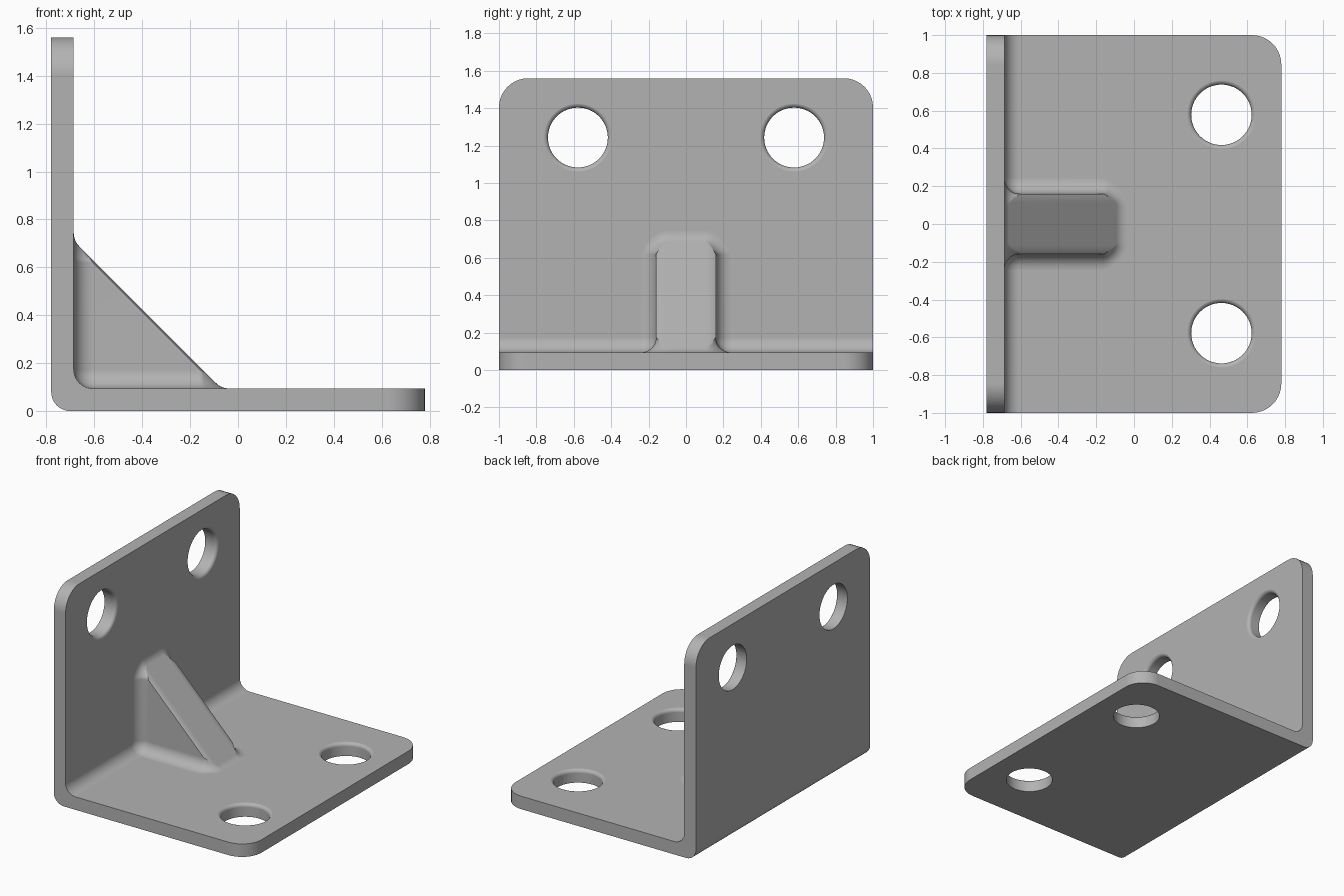
import bpy
import bmesh
from math import sin, cos, tan, pi, sqrt, acos, radians

if "Cube" in bpy.data.objects:
    bpy.data.objects.remove(bpy.data.objects["Cube"])

HALF_X, HALF_Y, THICK = 0.78, 1.0, 0.094   # bracket size and plate thickness
BEND, CORNER = 0.08, 0.156                 # bend and corner radii
HOLE, RIM = 0.16, 0.025                    # hole radius and rim rounding
RIB_LEN, RIB_W, RIB_R = 0.617, 0.16, 0.065  # rib leg, half width, edge radius

steel = bpy.data.materials.new("grey_metal")
steel.use_nodes = True
GREY = (0.45, 0.45, 0.45, 1)
steel.diffuse_color = GREY
steel.node_tree.nodes["Principled BSDF"].inputs["Base Color"].default_value = GREY


def make_object(name, bm):
    bmesh.ops.recalc_face_normals(bm, faces=bm.faces)
    mesh = bpy.data.meshes.new(name)
    bm.to_mesh(mesh)
    bm.free()
    mesh.materials.append(steel)
    obj = bpy.data.objects.new(name, mesh)
    bpy.context.collection.objects.link(obj)
    return obj


def finish(obj):
    bpy.ops.object.select_all(action="DESELECT")
    obj.select_set(True)
    bpy.context.view_layer.objects.active = obj
    bpy.ops.object.shade_smooth_by_angle(angle=radians(35))
    mod = obj.modifiers.new("flat_normals", "WEIGHTED_NORMAL")
    mod.keep_sharp = True


def add_grid(bm, rows):
    """Skin a list of equally long rows of points with quads."""
    verts = [[bm.verts.new(p) for p in row] for row in rows]
    for a, b in zip(verts, verts[1:]):
        for i in range(len(a) - 1):
            bm.faces.new((a[i], a[i + 1], b[i + 1], b[i]))


# L-shaped bracket: extruded profile with rounded bend and plate corners
bm = bmesh.new()
top, inner = 2 * HALF_X, THICK - HALF_X
profile = [(-HALF_X, 0), (HALF_X, 0), (HALF_X, THICK),
           (inner, THICK), (inner, top), (-HALF_X, top)]
face = bm.faces.new([bm.verts.new((x, -HALF_Y, z)) for x, z in profile])
side = bmesh.ops.extrude_face_region(bm, geom=[face])["geom"]
bmesh.ops.translate(bm, vec=(0, 2 * HALF_Y, 0),
                    verts=[g for g in side if isinstance(g, bmesh.types.BMVert)])
bmesh.ops.recalc_face_normals(bm, faces=bm.faces)


def is_bend(e):
    a, b = e.verts
    if abs(a.co.y - b.co.y) < 1:
        return False
    return any(abs(a.co.x - x) + abs(a.co.z - z) < 0.01
               for x, z in ((-HALF_X, 0), (inner, THICK)))


def is_corner(e):
    a, b = e.verts
    if abs((a.co - b.co).length - THICK) > 0.001:
        return False
    return min(a.co.x, b.co.x) > HALF_X - 0.01 or min(a.co.z, b.co.z) > top - 0.01


for test, radius in ((is_bend, BEND), (is_corner, CORNER)):
    bmesh.ops.bevel(bm, geom=[e for e in bm.edges if test(e)], offset=radius,
                    segments=10, profile=0.5, affect="EDGES", clamp_overlap=False)
bracket = make_object("bracket", bm)

# Bolt holes: round cutters that flare at the inner face
bm = bmesh.new()
SIDES = 64
rings = [(HOLE, -0.05)]
for i in range(7):
    t = i / 6 * pi / 2
    rings.append((HOLE + RIM * (1 - cos(t)), THICK + 0.0005 - RIM * (1 - sin(t))))
rings.append((HOLE + RIM, THICK + 0.05))
for upright in (False, True):
    for sy in (-1, 1):
        loops = []
        for r, depth in rings:
            loop = []
            for k in range(SIDES):
                a = 2 * pi * k / SIDES
                along, y = 1.243 + r * cos(a), 0.578 * sy + r * sin(a)
                x, z = (depth, along) if upright else (along, depth)
                loop.append(bm.verts.new((x - HALF_X, y, z)))
            loops.append(loop)
        for a, b in zip(loops, loops[1:]):
            for k in range(SIDES):
                n = (k + 1) % SIDES
                bm.faces.new((a[k], a[n], b[n], b[k]))
        bm.faces.new(loops[0])
        bm.faces.new(loops[-1])
cutter = make_object("hole_cutter", bm)
cutter.hide_render = True
cut = bracket.modifiers.new("holes", "BOOLEAN")
cut.operation, cut.solver, cut.object = "DIFFERENCE", "EXACT", cutter
bpy.context.view_layer.objects.active = bracket
bpy.ops.object.modifier_apply(modifier=cut.name)
bpy.data.objects.remove(cutter)
finish(bracket)

# Rib: half of it is skinned in one sweep, with fillets onto both plates
ARC = 8


def place(u, y, v):
    return (u + inner, y, v + THICK)


def rib_row(u, y, phi):
    """Fillet up from the base, across the rib, and fillet onto the wall."""
    nx, ny = cos(phi) / sqrt(2), sin(phi)
    size = sqrt(nx * nx + ny * ny)
    tilt = acos(nx)
    reach = BEND * tan(tilt / 2)
    arc = []
    for i in range(ARC + 1):
        t = tilt * i / ARC
        out = reach - BEND * sin(t)
        arc.append((u + out * nx / size, y + out * ny / size, BEND * (1 - cos(t))))
    wall = [(v, yy, uu) for uu, yy, v in reversed(arc)]
    return [place(*p) for p in arc + wall]


bm = bmesh.new()
rows = [rib_row(RIB_LEN, 0, 0)]
for i in range(ARC + 1):
    phi = pi / 2 * i / ARC
    rows.append(rib_row(RIB_LEN - sqrt(2) * RIB_R * (1 - cos(phi)),
                        RIB_W - RIB_R + RIB_R * sin(phi), phi))
rows.append(rib_row(BEND, RIB_W, pi / 2))
add_grid(bm, rows)

# Ball-shaped blend where the rib meets the bend
ball = []
for i in range(ARC + 1):
    psi = pi / 2 * i / ARC
    ball.append([place(BEND * (1 - sin(psi) * sin(t)), RIB_W + BEND * (1 - cos(t)),
                       BEND * (1 - cos(psi) * sin(t)))
                 for t in (pi / 2 * k / ARC for k in range(ARC + 1))])
add_grid(bm, ball)
bmesh.ops.remove_doubles(bm, verts=bm.verts, dist=0.0002)

# Mirror to the other side and close the seam
copy = bmesh.ops.duplicate(bm, geom=bm.verts[:] + bm.edges[:] + bm.faces[:])["geom"]
for v in (g for g in copy if isinstance(g, bmesh.types.BMVert)):
    v.co.y = -v.co.y
bmesh.ops.reverse_faces(bm, faces=[g for g in copy if isinstance(g, bmesh.types.BMFace)])
bmesh.ops.remove_doubles(bm, verts=bm.verts, dist=0.0002)
rib = make_object("gusset_rib", bm)

# Open skin: make sure it faces outward
if sum(p.normal.z * p.area for p in rib.data.polygons) < 0:
    rib.data.flip_normals()
finish(rib)
